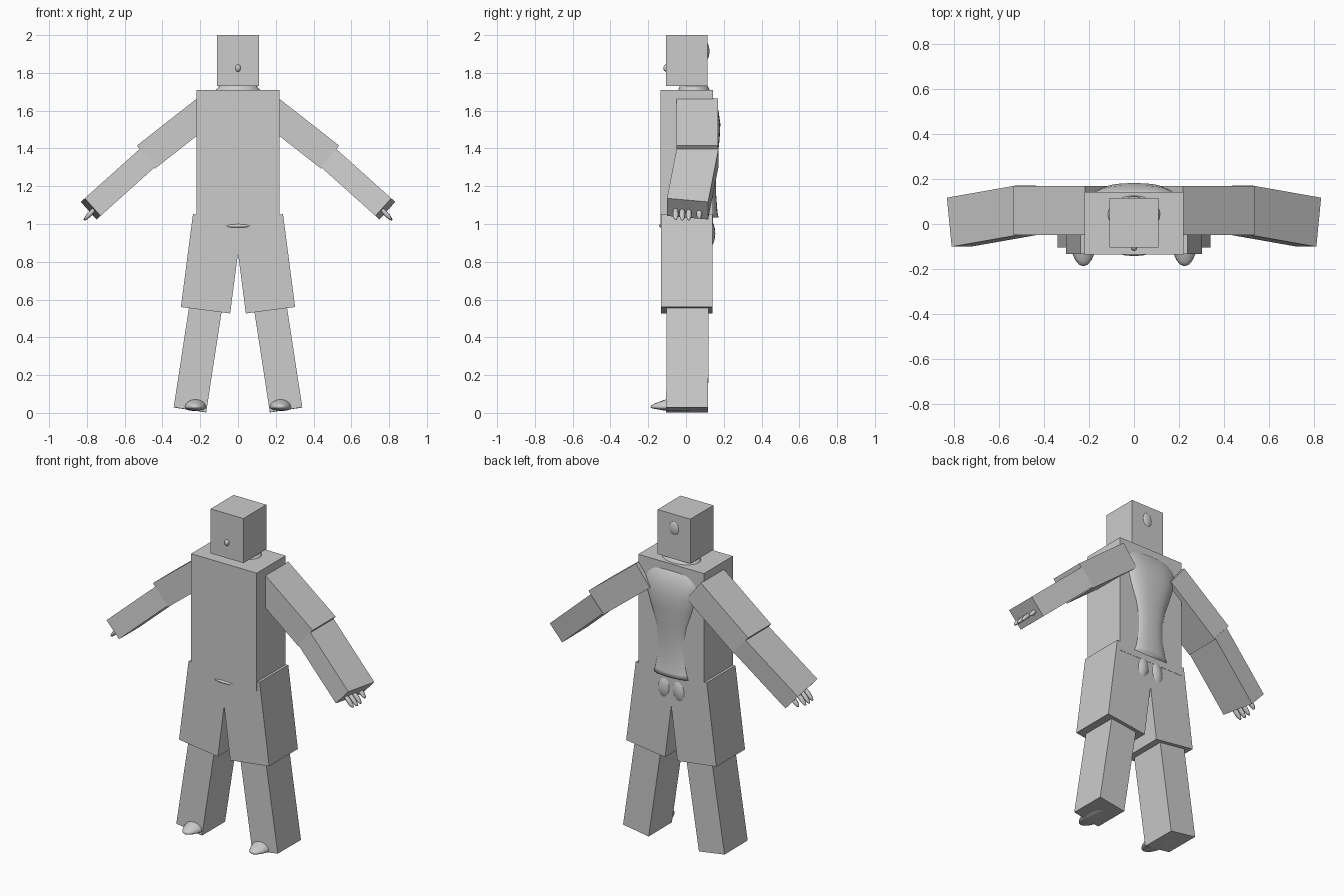
import bpy, bmesh, math
from mathutils import Vector, Matrix

if "Cube" in bpy.data.objects:
    bpy.data.objects.remove(bpy.data.objects["Cube"])

grey = bpy.data.materials.new("plain_grey")
grey.diffuse_color = (0.6, 0.6, 0.6, 1)
grey.use_nodes = True
grey.node_tree.nodes["Principled BSDF"].inputs["Base Color"].default_value = grey.diffuse_color


def finish(name, bm, smooth=False):
    bmesh.ops.recalc_face_normals(bm, faces=bm.faces)
    me = bpy.data.meshes.new(name)
    bm.to_mesh(me)
    bm.free()
    for p in me.polygons:
        p.use_smooth = smooth
    me.materials.append(grey)
    ob = bpy.data.objects.new(name, me)
    bpy.context.collection.objects.link(ob)
    return ob


def box(name, lo, hi):
    bm = bmesh.new()
    size = [h - l for l, h in zip(lo, hi)]
    mid = [(h + l) / 2 for l, h in zip(lo, hi)]
    bmesh.ops.create_cube(bm, size=1, matrix=Matrix.Translation(mid) @ Matrix.Diagonal((*size, 1)))
    return finish(name, bm)


def limb_frame(start, end):
    """Axes with the limb along z and the depth as close to y as possible."""
    d = (Vector(end) - Vector(start)).normalized()
    y = (Vector((0, 1, 0)) - d * d.y).normalized()
    x = y.cross(d)
    return Matrix((x, y, d)).transposed().to_4x4()


def limb(name, start, end, width, depth):
    s, e = Vector(start), Vector(end)
    bm = bmesh.new()
    m = Matrix.Translation((s + e) / 2) @ limb_frame(s, e)
    bmesh.ops.create_cube(bm, size=1, matrix=m @ Matrix.Diagonal((width, depth, (e - s).length, 1)))
    return finish(name, bm)


def ellipsoid(name, centre, radii, frame=Matrix.Identity(4), seg=20, rings=12):
    bm = bmesh.new()
    bmesh.ops.create_uvsphere(bm, u_segments=seg, v_segments=rings, radius=1,
                              matrix=Matrix.Translation(centre) @ frame @ Matrix.Diagonal((*radii, 1)))
    return finish(name, bm, True)


def loft(name, rings, power, n=32):
    """Skin superellipse rings given as (z, half width, front y, back y)."""
    bm = bmesh.new()
    loops = []
    for z, w, y0, y1 in rings:
        loop = []
        for i in range(n):
            a = 2 * math.pi * i / n
            c, s = math.cos(a), math.sin(a)
            px = math.copysign(abs(c) ** power, c) * w
            py = math.copysign(abs(s) ** power, s) * (y1 - y0) / 2 + (y0 + y1) / 2
            loop.append(bm.verts.new((px, py, z)))
        loops.append(loop)
    for a, b in zip(loops, loops[1:]):
        for i in range(n):
            bm.faces.new((a[i], a[(i + 1) % n], b[(i + 1) % n], b[i]))
    bm.faces.new(loops[0])
    bm.faces.new(loops[-1])
    return finish(name, bm, True)


# Head, with nose and knot of hair at the back
box("head", (-0.11, -0.105, 1.73), (0.11, 0.115, 2.0))
ellipsoid("nose", (0, -0.103, 1.825), (0.015, 0.017, 0.02), seg=10, rings=8)
ellipsoid("hair_knot", (0, 0.108, 1.915), (0.035, 0.016, 0.045))

# Neck and torso
loft("neck", [(1.69, 0.125, -0.05, 0.135), (1.712, 0.115, -0.04, 0.125),
              (1.74, 0.09, -0.03, 0.11)], 1.0)
box("torso", (-0.22, -0.135, 0.995), (0.22, 0.143, 1.71))
ellipsoid("belt_front", (0, -0.13, 0.99), (0.065, 0.012, 0.01), seg=16, rings=8)

# Rounded back showing through the torso box
loft("back", [(1.035, 0.135, 0, 0.172), (1.06, 0.13, 0, 0.167), (1.15, 0.115, 0, 0.160),
              (1.25, 0.11, 0, 0.160), (1.35, 0.125, 0, 0.167), (1.45, 0.155, 0, 0.178),
              (1.53, 0.18, 0, 0.182), (1.60, 0.20, 0, 0.172), (1.66, 0.19, 0, 0.150),
              (1.69, 0.17, 0, 0.125)], 0.75)

for side, s in (("left", -1), ("right", 1)):
    # Arms
    limb(side + "_upper_arm", (s * 0.17, 0.06, 1.603), (s * 0.4875, 0.06, 1.354), 0.155, 0.22)
    shoulder, wrist = Vector((s * 0.468, 0.063, 1.36)), Vector((s * 0.78, 0.008, 1.08))
    limb(side + "_forearm", shoulder, wrist, 0.125, 0.22)

    # Fingers poking out of the sleeve
    for i, (y, reach) in enumerate(((-0.055, 0), (-0.02, 0.006), (0.015, 0.004), (0.07, -0.012))):
        a = Vector((s * 0.755, y, 1.085))
        b = Vector((s * (0.81 + reach * 0.6), y, 1.025 - reach * 0.6))
        ellipsoid(f"{side}_finger_{i + 1}", (a + b) / 2, (0.013, 0.015, (b - a).length / 2 + 0.004),
                  limb_frame(a, b), 10, 8)

    # Legs
    limb(side + "_thigh", (s * 0.108, 0.004, 1.0355), (s * 0.172, 0.004, 0.5435), 0.263, 0.275)
    limb(side + "_shin", (s * 0.165, 0.009, 0.60), (s * 0.2545, 0.006, 0.016), 0.174, 0.222)

    # Seat bulge behind each thigh
    ellipsoid(side + "_seat", (s * 0.05, 0.09, 0.95), (0.06, 0.065, 0.10),
              Matrix.Rotation(-s * 0.12, 4, "Y"))

    # Shoe with a flattened sole
    bm = bmesh.new()
    bmesh.ops.create_uvsphere(bm, u_segments=20, v_segments=12, radius=1)
    for v in bm.verts:
        x, y, z = v.co
        v.co = (s * 0.225 + x * 0.062, -0.045 + y * 0.143,
                0.03 + z * (0.045 if z > 0 else 0.02) * (1 if y > -0.6 else 0.85))
    finish(side + "_shoe", bm, True)
